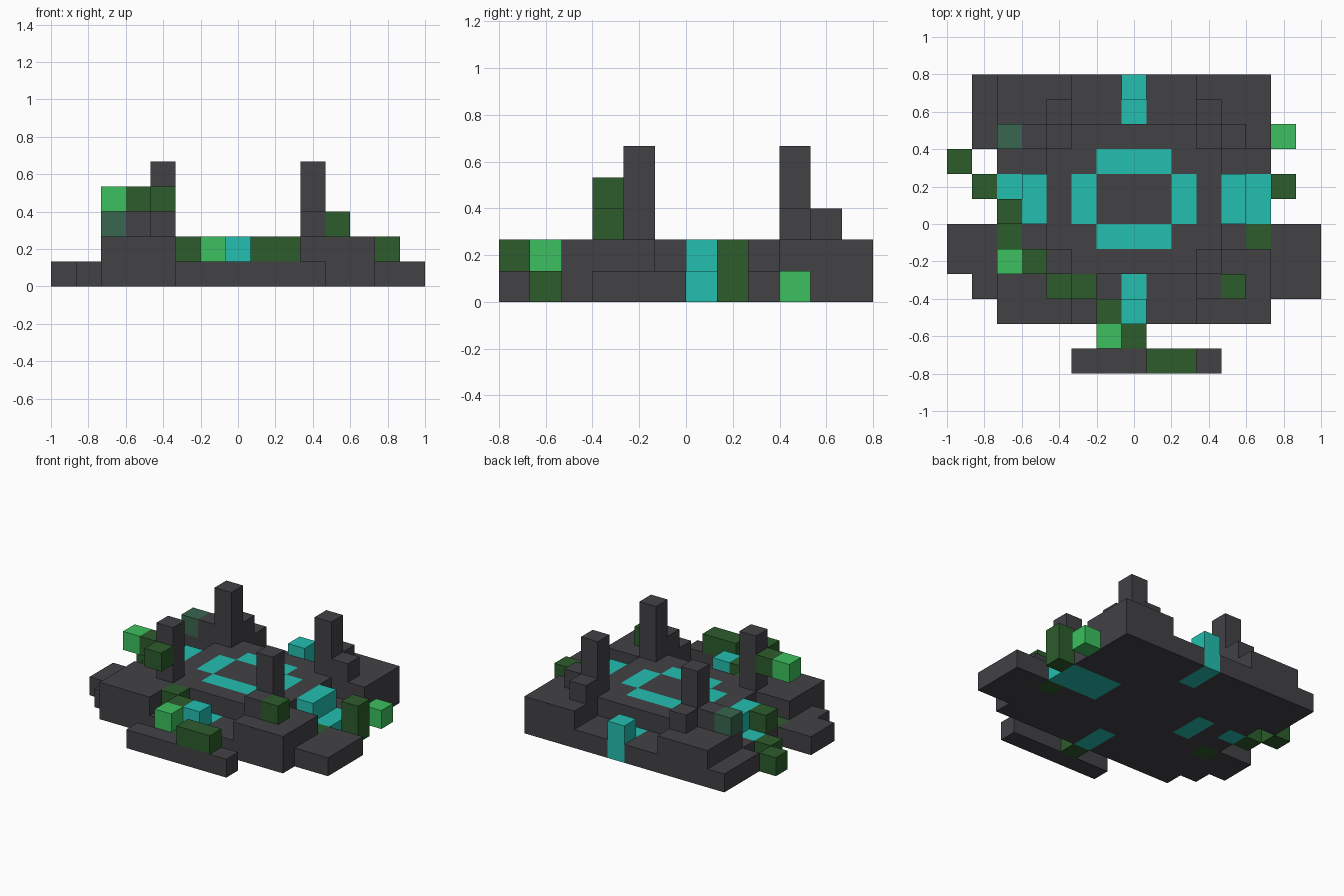
import bpy, bmesh
from mathutils import Vector

cube = bpy.data.objects.get("Cube")
if cube:
    bpy.data.objects.remove(cube)

U = 2 / 15                      # edge of one block
ORIGIN = Vector((-1.0, -0.8, 0.0))


def srgb(r, g, b):
    def lin(c):
        c /= 255
        return c / 12.92 if c <= 0.04045 else ((c + 0.055) / 1.055) ** 2.4
    return (lin(r), lin(g), lin(b), 1)


def material(name, rgb):
    m = bpy.data.materials.new(name)
    m.use_nodes = True
    c = srgb(*rgb)
    m.diffuse_color = c
    bsdf = next(n for n in m.node_tree.nodes if n.type == 'BSDF_PRINCIPLED')
    bsdf.inputs["Base Color"].default_value = c
    bsdf.inputs["Roughness"].default_value = 0.9
    return m


STONE = material("dark_stone", (66, 65, 69))
CYAN = material("turquoise", (36, 191, 176))
VINE = material("dark_green", (44, 92, 44))
LEAF = material("bright_green", (60, 192, 94))
MOSS = material("muted_green", (56, 102, 78))

cells = {}                      # block position -> part name
parts = {}                      # part name -> material


def fill(part, mat, x, y, z):
    """Fill an inclusive range of blocks; later parts replace earlier ones."""
    parts[part] = mat
    for i in range(x[0], x[-1] + 1):
        for j in range(y[0], y[-1] + 1):
            for k in range(z[0], z[-1] + 1):
                cells[i, j, k] = part


# Foundation, raised platform and four corner blocks
fill("foundation", STONE, (2, 12), (2, 11), (0,))
fill("platform", STONE, (4, 10), (4, 9), (1,))
for x in ((2, 4), (10, 12)):
    for y in ((2, 4), (9, 11)):
        fill("corner_blocks", STONE, x, y, (1,))

# Pillars and their stepped footings
for i in (4, 10):
    for j in (4, 9):
        fill("pillars", STONE, (i,), (j,), (2, 4))
for i, j in ((3, 9), (4, 10), (10, 10), (11, 9), (10, 3)):
    fill("pillar_steps", STONE, (i,), (j,), (2,))

# Low slabs around the foundation
fill("front_slab", STONE, (5, 10), (0,), (0,))
fill("left_slab", STONE, (13, 14), (3, 5), (0,))
fill("right_slab", STONE, (1,), (3, 5), (0,))
fill("right_slab", STONE, (0,), (4, 5), (0,))
fill("back_right_slab", STONE, (1,), (9, 11), (0,))

# Glowing ring set into the platform
for j in (5, 8):
    fill("ring", CYAN, (6, 8), (j,), (1,))
for i in (5, 9):
    fill("ring", CYAN, (i,), (6, 7), (1,))

# Channels in the foundation and the blocks standing on them
fill("front_channel", CYAN, (7,), (2, 3), (0,))
fill("back_channel", CYAN, (7,), (10, 11), (0,))
fill("left_channel", CYAN, (10, 12), (6, 7), (0,))
fill("right_channel", CYAN, (4,), (6, 7), (0,))
fill("right_channel", CYAN, (2,), (7,), (0,))
fill("front_crystal", CYAN, (7,), (2,), (1,))
fill("back_crystal", CYAN, (7,), (11,), (1,))
for i in (3, 11):
    fill("side_crystals", CYAN, (i,), (6, 7), (1,))

# Vines
fill("front_slab_vine", VINE, (8, 9), (0,), (1,))
for p in ((7, 1, 0), (6, 2, 1), (5, 3, 1)):
    fill("front_vine", VINE, *[(c,) for c in p])
for p in ((4, 3, 3), (3, 4, 3), (11, 3, 2)):
    fill("pillar_vines", VINE, *[(c,) for c in p])
for p in ((2, 5, 0), (2, 6, 1), (1, 7, 0), (0, 8, 0)):
    fill("right_vine", VINE, *[(c,) for c in p])
fill("left_vine", VINE, (12,), (5,), (0,))
fill("left_vine", VINE, (13,), (7,), (0, 1))

# Leaves and moss
for p in ((6, 1, 1), (2, 4, 3), (13, 9, 0)):
    fill("leaves", LEAF, *[(c,) for c in p])
fill("moss", MOSS, (2,), (9,), (2,))


def build(part, mat):
    """Make one object from the exposed block faces of a part."""
    bm = bmesh.new()
    verts = {}
    for cell, owner in cells.items():
        if owner != part:
            continue
        for axis in range(3):
            for side in (0, 1):
                near = list(cell)
                near[axis] += 2 * side - 1
                if tuple(near) in cells:
                    continue
                loop = []
                for a, b in ((0, 0), (1, 0), (1, 1), (0, 1)):
                    p = list(cell)
                    p[axis] += side
                    p[(axis + 1) % 3] += a
                    p[(axis + 2) % 3] += b
                    p = tuple(p)
                    if p not in verts:
                        verts[p] = bm.verts.new(ORIGIN + U * Vector(p))
                    loop.append(verts[p])
                bm.faces.new(loop if side else loop[::-1])
    mesh = bpy.data.meshes.new(part)
    bm.to_mesh(mesh)
    bm.free()
    mesh.materials.append(mat)
    bpy.context.scene.collection.objects.link(bpy.data.objects.new(part, mesh))


for part, mat in parts.items():
    build(part, mat)
